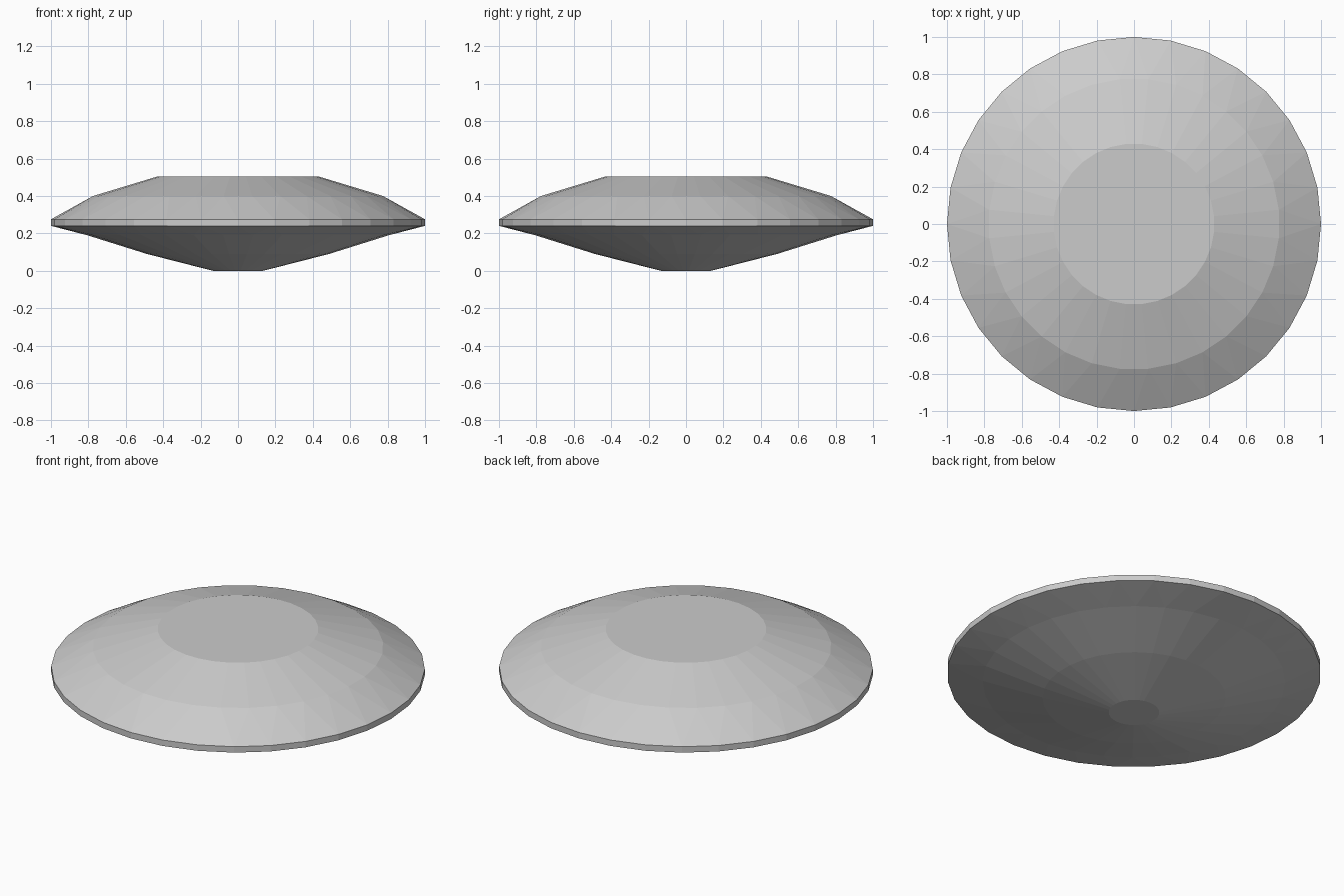
import bpy
import bmesh
from math import cos, sin, pi

cube = bpy.data.objects.get("Cube")
if cube:
    bpy.data.objects.remove(cube)

SIDES = 32
# Profile from underside to top: radius, height, turn in half steps
PROFILE = [
    (0.135, 0.0, 1), (0.49, 0.09, 1), (0.81, 0.19, 1),
    (1.0, 0.24, 0), (1.0, 0.275, 0),
    (0.778, 0.40, 1), (0.43, 0.505, 1),
]


def make_material(name, color):
    mat = bpy.data.materials.new(name)
    mat.use_nodes = True
    mat.diffuse_color = color
    mat.node_tree.nodes["Principled BSDF"].inputs["Base Color"].default_value = color
    return mat


def add_ring(bm, radius, height, turn):
    angles = [2 * pi * (i + turn / 2) / SIDES for i in range(SIDES)]
    return [bm.verts.new((radius * cos(a), radius * sin(a), height)) for a in angles]


def bridge(bm, low, high, low_turn, high_turn):
    """Join two rings with quads, or with triangles where they are staggered."""
    for i in range(SIDES):
        j = (i + 1) % SIDES
        if low_turn == high_turn:
            bm.faces.new((low[i], low[j], high[j], high[i]))
        elif high_turn:
            bm.faces.new((low[i], low[j], high[i]))
            bm.faces.new((low[j], high[j], high[i]))
        else:
            bm.faces.new((low[i], low[j], high[j]))
            bm.faces.new((low[i], high[j], high[i]))


# Saucer body: stacked rings closed by flat caps
bm = bmesh.new()
rings = [add_ring(bm, *p) for p in PROFILE]
for k in range(len(rings) - 1):
    bridge(bm, rings[k], rings[k + 1], PROFILE[k][2], PROFILE[k + 1][2])
bm.faces.new(rings[0][::-1])
bm.faces.new(rings[-1])
bmesh.ops.recalc_face_normals(bm, faces=bm.faces)

mesh = bpy.data.meshes.new("saucer_body")
bm.to_mesh(mesh)
bm.free()
mesh.materials.append(make_material("light grey", (0.6, 0.6, 0.6, 1)))
saucer = bpy.data.objects.new("saucer_body", mesh)
bpy.context.collection.objects.link(saucer)
